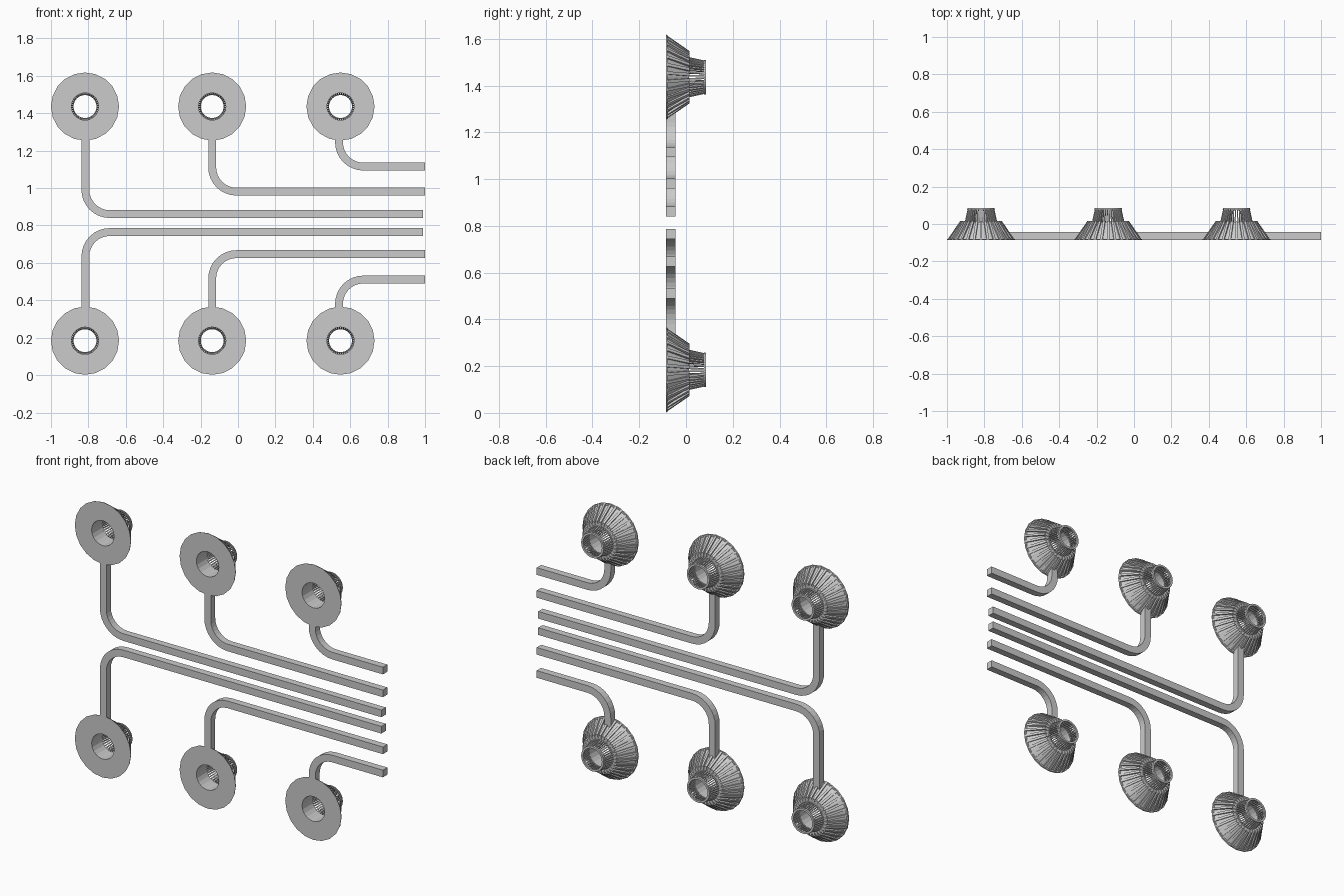
import bpy
import bmesh
from math import sin, cos, pi, tau
from mathutils import Matrix, Vector

cube = bpy.data.objects.get("Cube")
if cube:
    bpy.data.objects.remove(cube)

FRONT, BACK = -0.085, 0.085
SHOULDER = 0.015
PIPE_BACK = -0.044
HALF_WIDTH = 0.021
BEND = 0.13


def add_object(name, mesh, location=(0, 0, 0)):
    obj = bpy.data.objects.new(name, mesh)
    obj.location = location
    bpy.context.collection.objects.link(obj)
    return obj


def finish(bm, name):
    bmesh.ops.recalc_face_normals(bm, faces=bm.faces)
    mesh = bpy.data.meshes.new(name)
    bm.to_mesh(mesh)
    bm.free()
    return mesh


def loft(bm, rings, closed):
    """Skin equal-sized rings of points; cap the ends if not closed."""
    rings = [[bm.verts.new(p) for p in ring] for ring in rings]
    pairs = list(zip(rings, rings[1:]))
    if closed:
        pairs.append((rings[-1], rings[0]))
    else:
        bm.faces.new(rings[0])
        bm.faces.new(rings[-1])
    for a, b in pairs:
        for i in range(len(a)):
            j = (i + 1) % len(a)
            bm.faces.new((a[i], a[j], b[j], b[i]))


def lathe(bm, profile, sides):
    """Revolve a closed (radius, y) profile around the y axis."""
    loft(bm, [[(r * cos(tau * k / sides), y, r * sin(tau * k / sides))
               for r, y in profile] for k in range(sides)], True)


def radial_bars(bm, profile, width, count):
    """Repeat a (radius, y) plate of given width around the y axis."""
    for k in range(count):
        turn = Matrix.Rotation(tau * (k + 0.5) / count, 3, 'Y')
        loft(bm, [[turn @ Vector((r, y, side * width / 2))
                   for r, y in profile] for side in (-1, 1)], False)


# Flange and solid conical core, with a through hole
bm = bmesh.new()
lathe(bm, [(0.073, FRONT), (0.182, FRONT), (0.180, FRONT + 0.006),
           (0.170, FRONT + 0.006), (0.102, SHOULDER - 0.003),
           (0.073, SHOULDER - 0.003)], 20)
# Raised ribs on the cone
radial_bars(bm, [(0.150, FRONT + 0.003), (0.179, FRONT + 0.003),
                 (0.112, SHOULDER), (0.090, SHOULDER)], 0.013, 30)
# Open slatted neck
radial_bars(bm, [(0.074, SHOULDER - 0.006), (0.087, SHOULDER - 0.006),
                 (0.071, BACK - 0.004), (0.062, BACK - 0.004)], 0.006, 40)
# Rim at the back of the neck
lathe(bm, [(0.061, BACK - 0.008), (0.074, BACK - 0.008),
           (0.073, BACK), (0.061, BACK)], 40)
cup_mesh = finish(bm, "ribbed_cup")


def pipe(name, x, z_cup, z_run, x_end):
    """Square pipe dropping from a cup and bending towards +x."""
    s = 1 if z_cup > z_run else -1
    path = [((x, z_cup - s * 0.12), (-1, 0))]
    for k in range(9):
        a = pi / 2 * k / 8
        n = (-cos(a), -s * sin(a))
        path.append(((x + BEND + BEND * n[0], z_run + s * BEND + BEND * n[1]), n))
    path.append(((x_end, z_run), (0, -s)))
    section = [(-1, FRONT), (1, FRONT), (1, PIPE_BACK), (-1, PIPE_BACK)]
    bm = bmesh.new()
    loft(bm, [[(p[0] + n[0] * w * HALF_WIDTH, y, p[1] + n[1] * w * HALF_WIDTH)
               for w, y in section] for p, n in path], False)
    add_object(name, finish(bm, name))


# Three columns of cups, each with an upper and a lower pipe
columns = [("right", -0.818, -0.816, 0.861, 0.765, 0.99),
           ("middle", -0.138, -0.138, 0.981, 0.647, 1.0),
           ("left", 0.548, 0.54, 1.115, 0.511, 1.0)]
for side, x_cup, x_pipe, z_up, z_low, x_end in columns:
    for level, z_cup, z_run in (("upper", 1.436, z_up), ("lower", 0.184, z_low)):
        add_object(f"{level}_{side}_cup", cup_mesh, (x_cup, 0, z_cup))
        pipe(f"{level}_{side}_pipe", x_pipe, z_cup, z_run, x_end)
